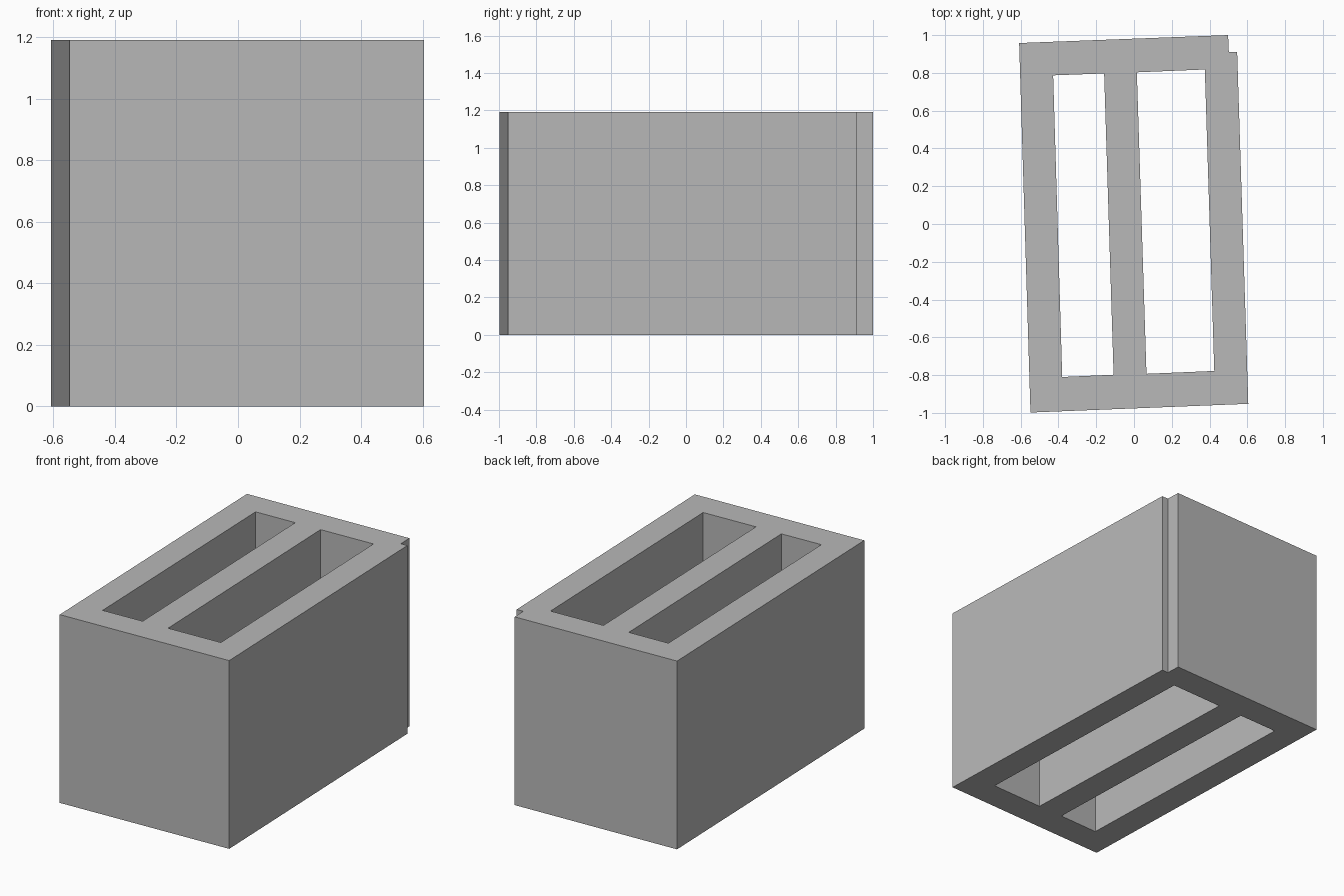
import bpy
import bmesh

cube = bpy.data.objects.get("Cube")
if cube:
    bpy.data.objects.remove(cube, do_unlink=True)

HEIGHT = 1.19

# Plan outlines: notched outer wall and two through slots
outer = [(-0.548, -0.998), (0.605, -0.952), (0.546, 0.912),
         (0.502, 0.91), (0.498, 1.0), (-0.608, 0.958)]
narrow_slot = [(-0.38, -0.81), (-0.108, -0.798), (-0.158, 0.797), (-0.428, 0.787)]
wide_slot = [(0.066, -0.793), (0.425, -0.778), (0.375, 0.818), (0.015, 0.803)]

# Flat curve filled between the outlines and extruded to height
plan = bpy.data.curves.new("block_plan", "CURVE")
plan.dimensions = "2D"
plan.fill_mode = "BOTH"
plan.extrude = HEIGHT / 2
for outline in (outer, narrow_slot, wide_slot):
    spline = plan.splines.new("POLY")
    spline.points.add(len(outline) - 1)
    for point, (x, y) in zip(spline.points, outline):
        point.co = (x, y, 0, 1)
    spline.use_cyclic_u = True

source = bpy.data.objects.new("block_plan", plan)
bpy.context.collection.objects.link(source)
bpy.context.view_layer.update()
depsgraph = bpy.context.evaluated_depsgraph_get()
mesh = bpy.data.meshes.new_from_object(source.evaluated_get(depsgraph))
bpy.data.objects.remove(source, do_unlink=True)

# Weld caps to walls and stand the block on the ground
bm = bmesh.new()
bm.from_mesh(mesh)
bmesh.ops.remove_doubles(bm, verts=bm.verts, dist=0.0005)
bmesh.ops.translate(bm, verts=bm.verts, vec=(0, 0, HEIGHT / 2))
bmesh.ops.recalc_face_normals(bm, faces=bm.faces)
for face in bm.faces:
    face.smooth = False
    face.material_index = 0
bm.to_mesh(mesh)
bm.free()

# Single grey finish
grey = bpy.data.materials.new("light_grey")
grey.use_nodes = True
colour = (0.48, 0.48, 0.48, 1)
grey.diffuse_color = colour
grey.node_tree.nodes["Principled BSDF"].inputs["Base Color"].default_value = colour
mesh.materials.clear()
mesh.materials.append(grey)

block = bpy.data.objects.new("slotted_block", mesh)
bpy.context.collection.objects.link(block)
